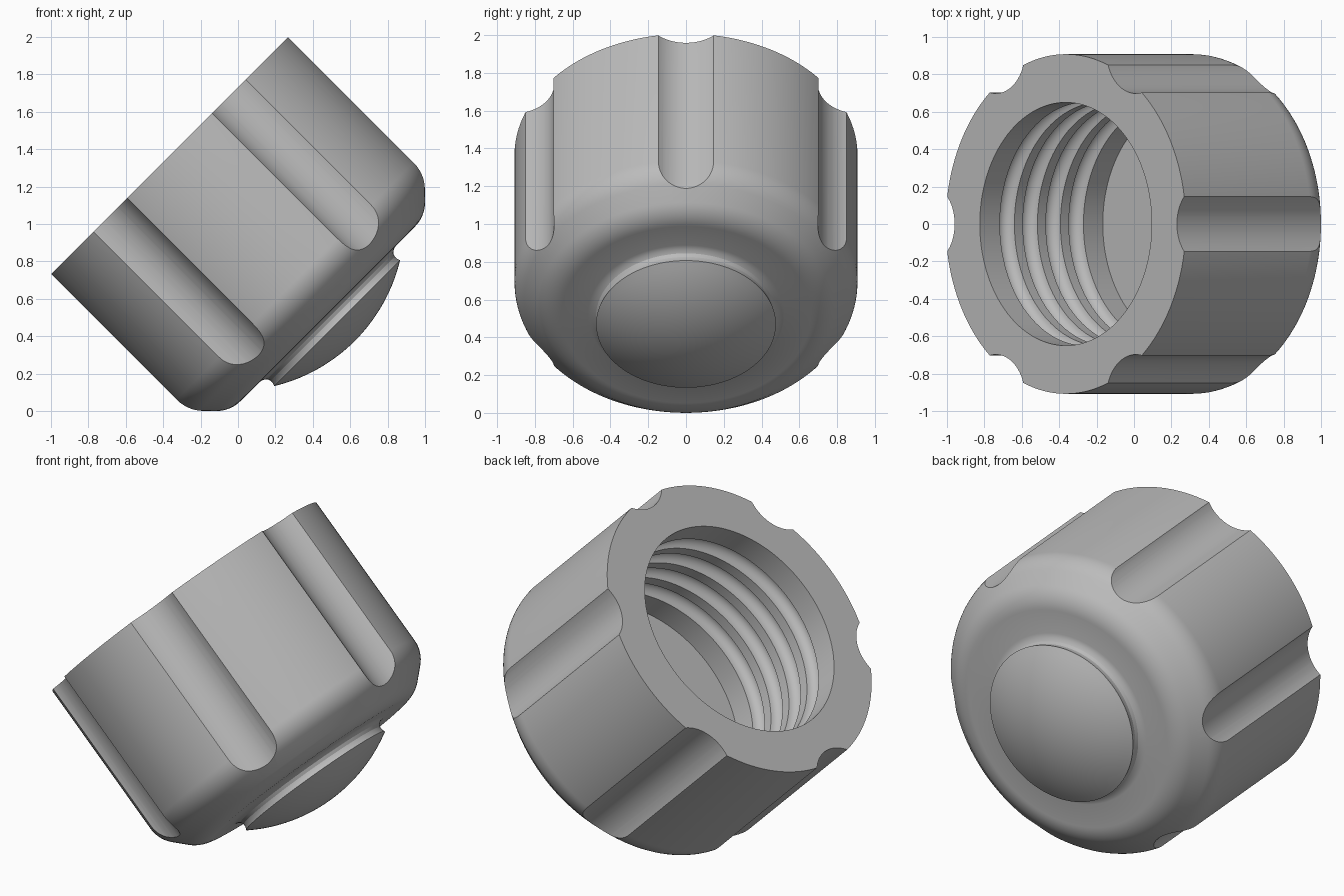
import bpy, bmesh
from math import sin, cos, pi, radians, sqrt
from mathutils import Matrix, Vector

cube = bpy.data.objects.get("Cube")
if cube:
    bpy.data.objects.remove(cube)

OUTER, BORE = 0.908, 0.65        # cap and bore radii
FLOOR, BASE = 0.93, 1.195        # depths measured from the open rim
SLOTS = 6


def make_object(name, bm):
    bmesh.ops.recalc_face_normals(bm, faces=bm.faces)
    mesh = bpy.data.meshes.new(name)
    bm.to_mesh(mesh)
    bm.free()
    ob = bpy.data.objects.new(name, mesh)
    bpy.context.collection.objects.link(ob)
    return ob


def fillet(before, corner, after, radius, steps=8):
    """Round a profile corner with an arc tangent to both sides."""
    p, a, b = Vector(corner), Vector(before), Vector(after)
    da, db = (a - p).normalized(), (b - p).normalized()
    half = da.angle(db) / 2
    center = p + (da + db).normalized() * radius / sin(half)
    start = p + da * radius * cos(half) / sin(half) - center
    end = p + db * radius * cos(half) / sin(half) - center
    return [tuple(center + (start.lerp(end, i / steps)).normalized() * radius)
            for i in range(steps + 1)]


# Profile as (radius, depth), from bore floor to rim to dome
profile = [(0, FLOOR), (BORE, FLOOR)]

# Rounded thread channels in the bore wall
for k in reversed(range(4)):
    mid = 0.207 + 0.174 * k
    profile += [(BORE + 0.055 * sin(pi * i / 10), mid + 0.055 * cos(pi * i / 10))
                for i in range(11)]

# Rim and rounded chamfer at the closed end
rim, upper, lower, inner = (OUTER, 0), (OUTER, 1.022), (0.735, BASE), (0.52, BASE)
profile += [(BORE, 0), rim]
profile += fillet(rim, upper, lower, 0.18)
profile += fillet(upper, lower, inner, 0.18)

# Coved neck and shallow dome button
profile += [inner, (0.495, 1.2), (0.477, 1.213), (0.469, 1.232), (0.47, 1.25), (0.476, 1.266)]
edge, rise = 0.476, 0.134
R = (edge ** 2 + rise ** 2) / (2 * rise)
for i in range(1, 13):
    r = edge * (1 - i / 12)
    profile.append((r, 1.266 + rise - R + sqrt(R * R - r * r)))

# Revolve the profile
bm = bmesh.new()
verts = [bm.verts.new((r, 0, -t)) for r, t in profile]
edges = [bm.edges.new(pair) for pair in zip(verts, verts[1:])]
bmesh.ops.spin(bm, geom=verts + edges, cent=(0, 0, 0), axis=(0, 0, 1),
               angle=2 * pi, steps=144)
bmesh.ops.remove_doubles(bm, verts=bm.verts, dist=0.0002)
cap = make_object("screw_cap", bm)

# Grip slots cut along the outside
bm = bmesh.new()
for k in range(SLOTS):
    a = 2 * pi * k / SLOTS
    place = Matrix.Translation((1.06 * cos(a), 1.06 * sin(a), -0.65))
    bmesh.ops.create_cone(bm, cap_ends=True, segments=64, radius1=0.22,
                          radius2=0.22, depth=1.7, matrix=place)
cutter = make_object("grip_slot_cutter", bm)
cutter.hide_render = True
mod = cap.modifiers.new("grip_slots", "BOOLEAN")
mod.operation, mod.solver, mod.object = "DIFFERENCE", "EXACT", cutter

bpy.ops.object.select_all(action="DESELECT")
bpy.context.view_layer.objects.active = cap
cap.select_set(True)
bpy.ops.object.modifier_apply(modifier=mod.name)
bpy.data.objects.remove(cutter)

# Tilt the cap and rest it on its chamfer
cap.data.transform(Matrix.Translation((-0.365, 0, 1.365)) @ Matrix.Rotation(radians(-45), 4, "Y"))

# Plain grey plastic
grey = bpy.data.materials.new("grey_plastic")
grey.use_nodes = True
colour = (0.5, 0.5, 0.5, 1)
grey.diffuse_color = colour
grey.node_tree.nodes["Principled BSDF"].inputs["Base Color"].default_value = colour
cap.data.materials.clear()
cap.data.materials.append(grey)
bpy.ops.object.shade_smooth_by_angle(angle=radians(25))
